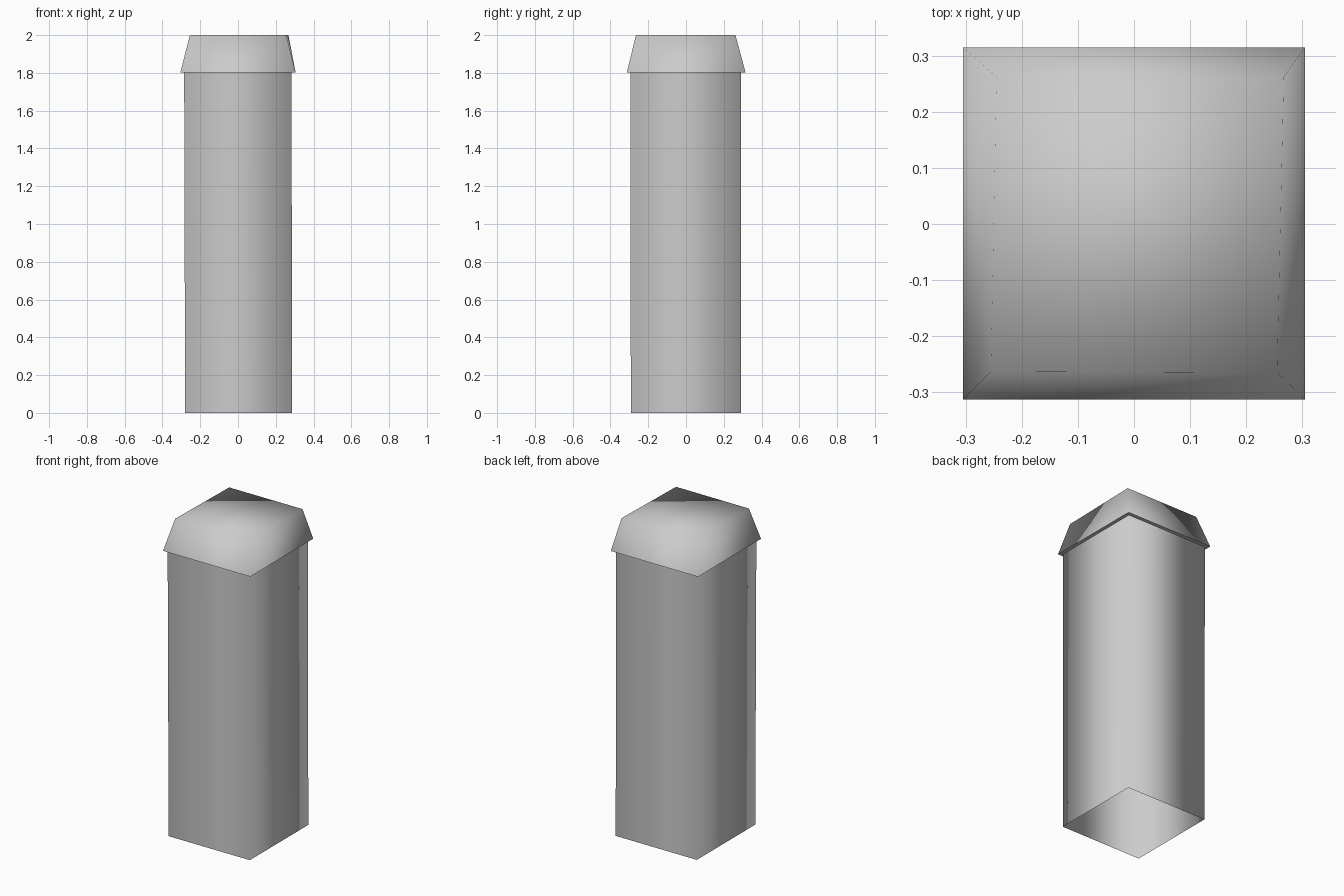
import bpy
import bmesh

cube = bpy.data.objects.get("Cube")
if cube:
    bpy.data.objects.remove(cube, do_unlink=True)

# One plain grey for the whole post
grey = bpy.data.materials.new("plain_grey")
grey.use_nodes = True
colour = (0.6, 0.6, 0.6, 1.0)
grey.diffuse_color = colour
grey.node_tree.nodes["Principled BSDF"].inputs["Base Color"].default_value = colour


def rectangle(x0, x1, y0, y1):
    return [(x0, y0), (x1, y0), (x1, y1), (x0, y1)]


def loft(name, sections, close_top=False, smooth=True):
    """Join stacked (height, outline) sections with side faces."""
    bm = bmesh.new()
    loops = [[bm.verts.new((x, y, z)) for x, y in outline] for z, outline in sections]
    for low, high in zip(loops, loops[1:]):
        for i in range(len(low)):
            j = (i + 1) % len(low)
            bm.faces.new((low[i], low[j], high[j], high[i]))
    if close_top:
        bm.faces.new(loops[-1])
    for face in bm.faces:
        face.smooth = smooth
    mesh = bpy.data.meshes.new(name)
    bm.to_mesh(mesh)
    bm.free()
    mesh.materials.append(grey)
    obj = bpy.data.objects.new(name, mesh)
    bpy.context.collection.objects.link(obj)
    return obj


shaft_foot = rectangle(-0.28, 0.287, -0.292, 0.292)
shaft_head = rectangle(-0.285, 0.283, -0.295, 0.292)
cap_rim = rectangle(-0.305, 0.305, -0.313, 0.315)
cap_crown = [(-0.255, -0.263), (0.255, -0.265), (0.267, 0.262), (-0.245, 0.262)]

# Hollow square shaft, open at the foot
loft("shaft", [(0, shaft_foot), (1.803, shaft_head)])

# Tapered cap with softly shaded sides and top
loft("cap", [(1.803, cap_rim), (2, cap_crown)], close_top=True)

# Narrow ledge beneath the cap overhang
loft("cap_underside", [(1.803, shaft_head), (1.803, cap_rim)], smooth=False)
